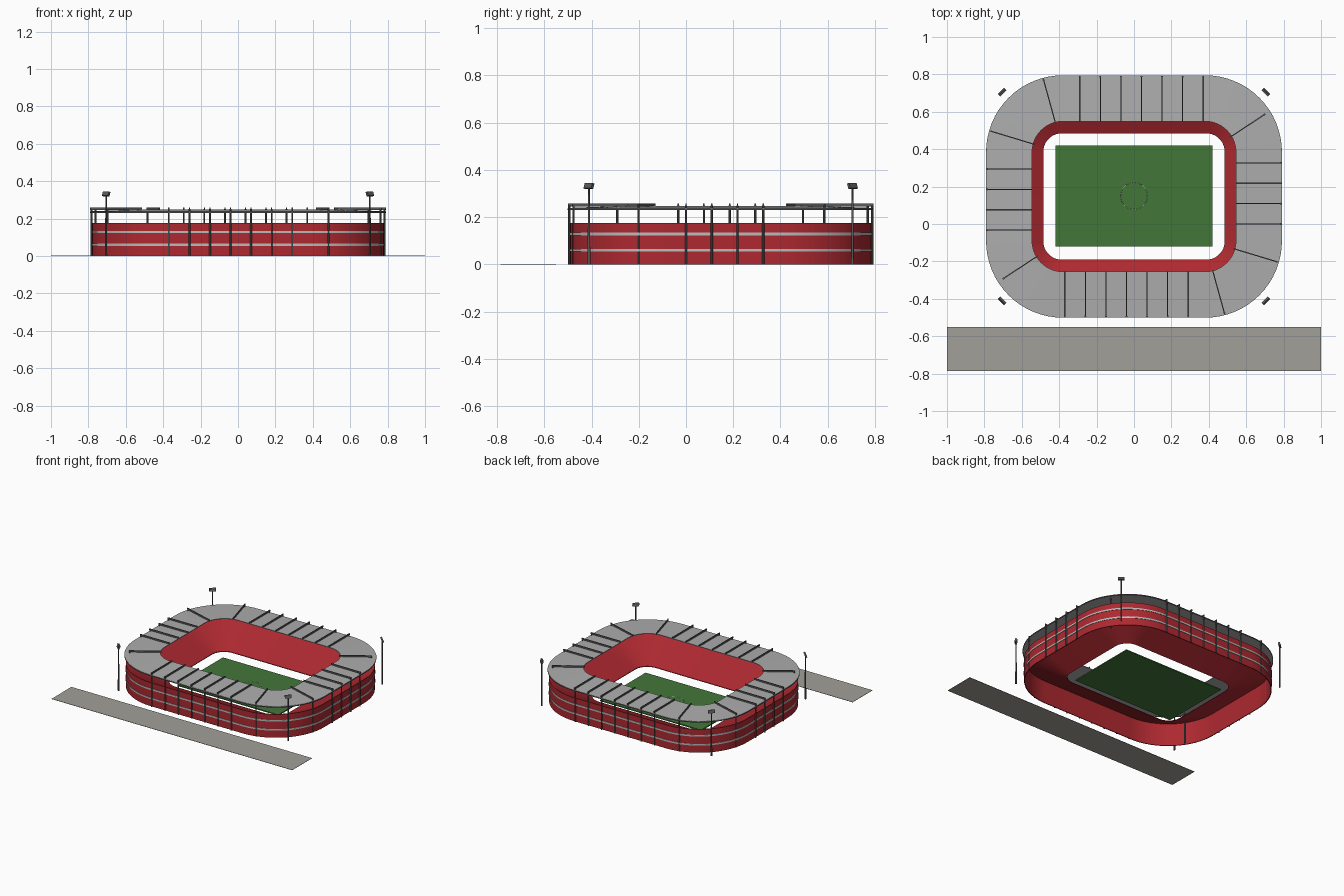
import bpy, bmesh, math
from mathutils import Vector, Matrix

if "Cube" in bpy.data.objects:
    bpy.data.objects.remove(bpy.data.objects["Cube"])

CY = 0.147  # stadium centre in y


def material(name, rgb):
    m = bpy.data.materials.new(name)
    m.diffuse_color = (*rgb, 1)
    m.use_nodes = True
    m.node_tree.nodes["Principled BSDF"].inputs["Base Color"].default_value = m.diffuse_color
    return m


RED = material("red", (0.42, 0.022, 0.03))
GREEN = material("green", (0.055, 0.18, 0.04))
ROOF = material("roof_grey", (0.42, 0.42, 0.42))
BAND = material("band_grey", (0.5, 0.5, 0.5))
STEEL = material("steel", (0.1, 0.1, 0.105))
PAVING = material("paving", (0.36, 0.35, 0.32))
LINE = material("line_white", (0.8, 0.8, 0.8))


def finish(bm, name, mat, smooth=False):
    bmesh.ops.recalc_face_normals(bm, faces=bm.faces)
    me = bpy.data.meshes.new(name)
    bm.to_mesh(me)
    bm.free()
    ob = bpy.data.objects.new(name, me)
    bpy.context.collection.objects.link(ob)
    me.materials.append(mat)
    if smooth:
        bpy.ops.object.select_all(action='DESELECT')
        bpy.context.view_layer.objects.active = ob
        ob.select_set(True)
        bpy.ops.object.shade_smooth_by_angle(angle=math.radians(30))
    return ob


def outline(hx, hy, r, n=16):
    """Rounded rectangle around the stadium centre."""
    pts = []
    for k, (sx, sy) in enumerate([(1, 1), (-1, 1), (-1, -1), (1, -1)]):
        for i in range(n + 1):
            a = math.pi / 2 * (k + i / n)
            pts.append((sx * (hx - r) + r * math.cos(a),
                        CY + sy * (hy - r) + r * math.sin(a)))
    return pts


def ring(name, profile, mat):
    """Loft a closed profile of (half x, half y, corner radius, z)."""
    bm = bmesh.new()
    loops = [[bm.verts.new((x, y, z)) for x, y in outline(hx, hy, r)]
             for hx, hy, r, z in profile]
    n = len(loops[0])
    for a, b in zip(loops, loops[1:] + loops[:1]):
        for i in range(n):
            j = (i + 1) % n
            bm.faces.new((a[i], a[j], b[j], b[i]))
    return finish(bm, name, mat, True)


def upright_ring(name, hx, hy, r, t, z0, z1, mat):
    return ring(name, [(hx, hy, r, z0), (hx, hy, r, z1),
                       (hx - t, hy - t, r - t, z1), (hx - t, hy - t, r - t, z0)], mat)


def add_box(bm, centre, size, rot=Matrix.Identity(4)):
    bmesh.ops.create_cube(bm, size=1, matrix=Matrix.Translation(centre) @ rot
                          @ Matrix.Diagonal((*size, 1)))


def box(name, centre, size, mat):
    bm = bmesh.new()
    add_box(bm, centre, size)
    return finish(bm, name, mat)


# Ground pieces
box("plaza", (0, -0.6675, 0.001), (2, 0.235, 0.002), PAVING)
box("pitch", (0, 0.15, 0.004), (0.84, 0.54, 0.008), GREEN)
bpy.ops.mesh.primitive_torus_add(location=(0, 0.15, 0.008), major_radius=0.072,
                                 minor_radius=0.001, major_segments=48, minor_segments=6)
circle = bpy.context.object
circle.name = "centre_circle"
circle.data.materials.append(LINE)

# Outer wall, its two bands, and the sloping seating bowl
upright_ring("outer_wall", 0.78, 0.638, 0.40, 0.006, 0, 0.176, RED)
for i, z in enumerate((0.06, 0.128)):
    upright_ring(f"wall_band_{i + 1}", 0.783, 0.641, 0.403, 0.005, z - 0.006, z + 0.006, BAND)
ring("seating_bowl", [(0.485, 0.338, 0.10, 0.03), (0.775, 0.633, 0.395, 0.175),
                      (0.775, 0.633, 0.395, 0.170), (0.485, 0.338, 0.10, 0.025)], RED)

# Roof ring, rising slightly inward, with a dark rim at the outer edge
ring("roof", [(0.79, 0.647, 0.41, 0.239), (0.545, 0.402, 0.165, 0.248),
              (0.545, 0.402, 0.165, 0.243), (0.79, 0.647, 0.41, 0.233)], ROOF)
upright_ring("roof_rim", 0.791, 0.648, 0.411, 0.004, 0.231, 0.237, STEEL)

# Frames: (outer x, y, inner x, y) for half the ring, the rest by half turn
frames = [(-0.37 + 0.11 * i, -0.5, -0.37 + 0.11 * i, -0.255) for i in range(7)]
frames += [(0.79, 0.109 * i, 0.545, 0.109 * i) for i in range(4)]
frames += [(0.485, -0.482, 0.42, -0.247), (0.768, -0.203, 0.533, -0.132),
           (0.702, 0.588, 0.515, 0.465)]
frames += [(-a, 2 * CY - b, -c, 2 * CY - d) for a, b, c, d in frames]
columns, beams = bmesh.new(), bmesh.new()
for ox, oy, ix, iy in frames:
    outer, inner = Vector((ox, oy, 0)), Vector((ix, iy, 0))
    d = inner - outer
    rot = Matrix.Rotation(math.atan2(d.y, d.x), 4, 'Z')
    add_box(beams, (outer + inner) / 2 + Vector((0, 0, 0.252)), (d.length, 0.006, 0.012), rot)
    foot = outer + d.normalized() * 0.006
    bmesh.ops.create_cone(columns, cap_ends=True, segments=10, radius1=0.005, radius2=0.005,
                          depth=0.25, matrix=Matrix.Translation(foot + Vector((0, 0, 0.125))))
finish(columns, "facade_columns", STEEL, True)
finish(beams, "roof_beams", STEEL)

# Four floodlights, tilted down towards the pitch
masts, heads, lamps = bmesh.new(), bmesh.new(), bmesh.new()
for sx in (-1, 1):
    for sy in (-1, 1):
        x, y = sx * 0.705, CY + sy * 0.558
        bmesh.ops.create_cone(masts, cap_ends=True, segments=12, radius1=0.006, radius2=0.004,
                              depth=0.325, matrix=Matrix.Translation((x, y, 0.1625)))
        rot = (Matrix.Rotation(math.atan2(-sy, -sx), 4, 'Z')
               @ Matrix.Rotation(math.radians(20), 4, 'Y'))
        c = Vector((x, y, 0.332))
        add_box(heads, c, (0.012, 0.046, 0.024), rot)
        add_box(lamps, c + rot @ Vector((0.006, 0, 0)), (0.002, 0.042, 0.02), rot)
finish(masts, "floodlight_masts", STEEL, True)
finish(heads, "floodlight_heads", STEEL)
finish(lamps, "floodlight_lamps", BAND)
